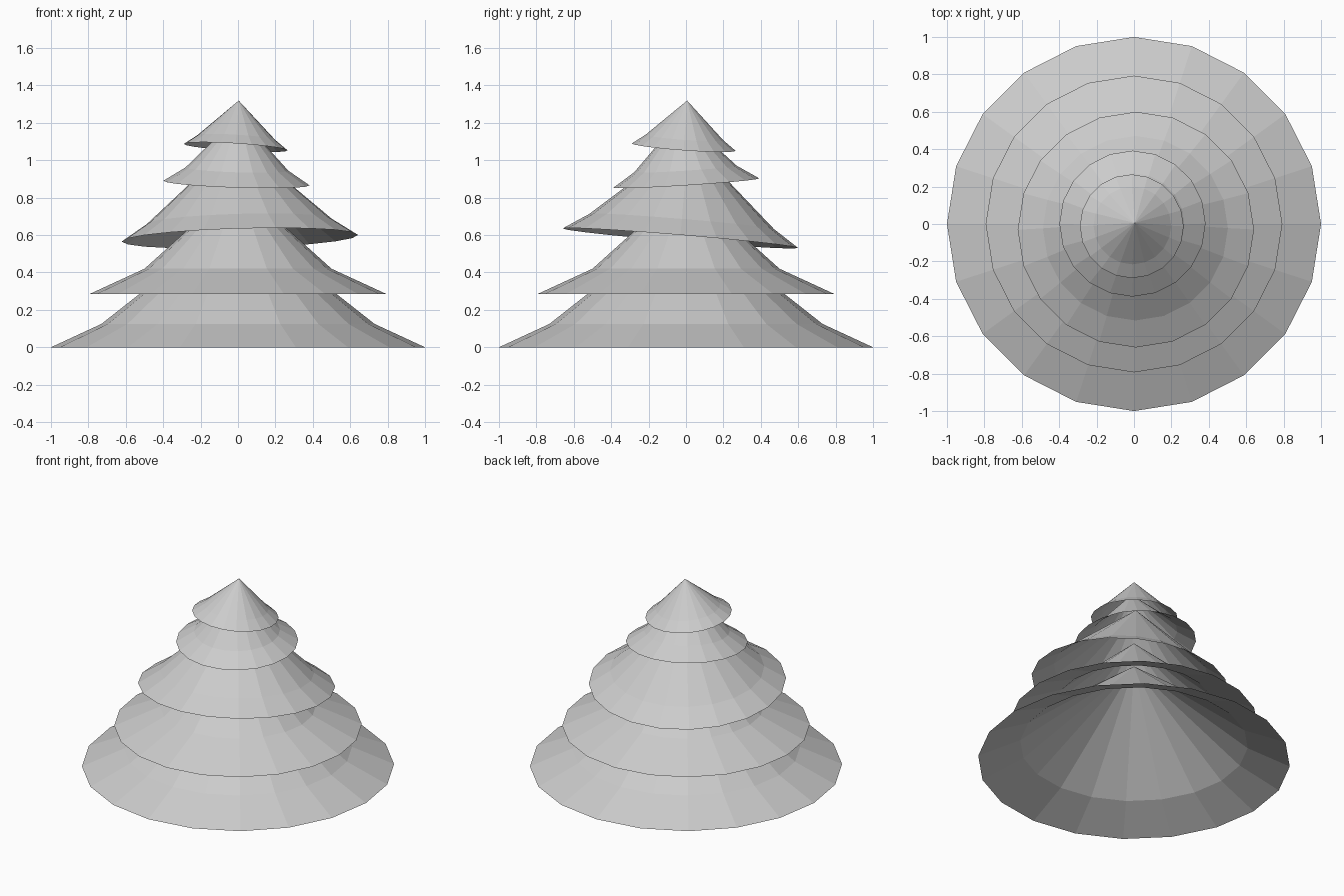
import bpy, bmesh
from math import cos, sin, tau
from mathutils import Vector

if "Cube" in bpy.data.objects:
    bpy.data.objects.remove(bpy.data.objects["Cube"])

SIDES = 20

# name, rim centre, rim radius, fold radius, fold height, tip height, slope in x, slope in y
TIERS = [
    ("bottom_branches", (0, 0, 0), 1.0, 0.73, 0.125, 0.70, 0, 0),
    ("lower_branches", (0, 0, 0.285), 0.793, 0.50, 0.135, 0.585, 0, 0),
    ("middle_branches", (0.01, -0.03, 0.583), 0.632, 0.495, 0.09, 0.53, 0.028, -0.083),
    ("upper_branches", (-0.008, 0.002, 0.878), 0.391, 0.275, 0.075, 0.36, -0.032, 0.064),
    ("top_branches", (-0.012, -0.012, 1.07), 0.278, 0.208, 0.052, 0.25, -0.063, -0.072),
]


def make_tier(name, centre, rim_r, fold_r, fold_h, tip_h, slope_x, slope_y):
    """Open flared cone: rim ring, fold ring and a tip."""
    bm = bmesh.new()
    angles = [tau * i / SIDES for i in range(SIDES)]
    rim = [bm.verts.new((rim_r * cos(a), rim_r * sin(a), 0)) for a in angles]
    fold = [bm.verts.new((fold_r * cos(a), fold_r * sin(a), fold_h)) for a in angles]
    tip = bm.verts.new((0, 0, tip_h))
    for i in range(SIDES):
        j = (i + 1) % SIDES
        bm.faces.new((rim[i], rim[j], fold[j], fold[i]))
        bm.faces.new((fold[i], fold[j], tip))
    mesh = bpy.data.meshes.new(name)
    bm.to_mesh(mesh)
    bm.free()
    obj = bpy.data.objects.new(name, mesh)
    bpy.context.collection.objects.link(obj)
    # Lean the tier so its rim follows the given slopes
    normal = Vector((-slope_x, -slope_y, 1)).normalized()
    obj.rotation_mode = 'QUATERNION'
    obj.rotation_quaternion = Vector((0, 0, 1)).rotation_difference(normal)
    obj.location = centre


for tier in TIERS:
    make_tier(*tier)
